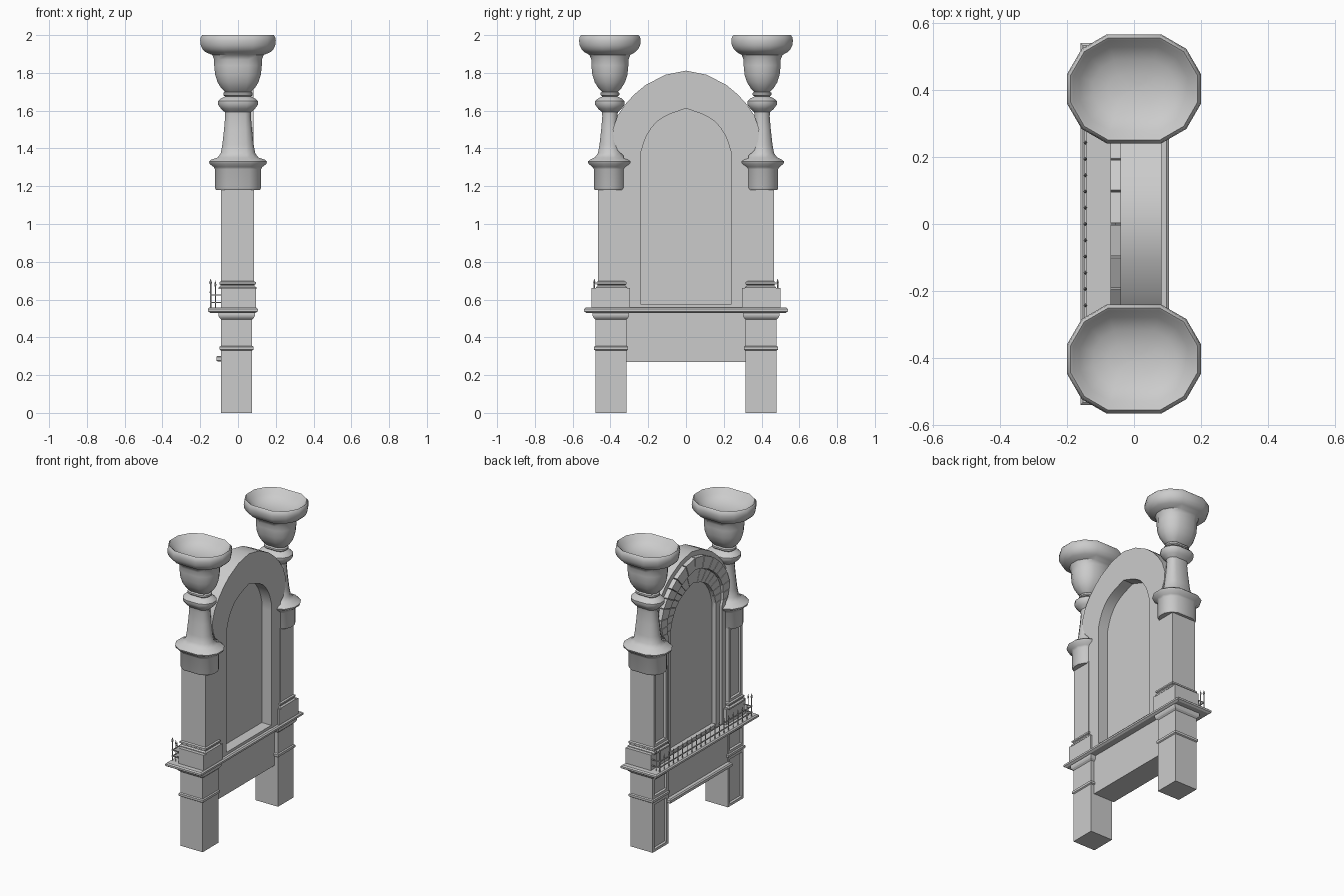
import bpy, bmesh, math
from mathutils import Matrix, Vector

if "Cube" in bpy.data.objects:
    bpy.data.objects.remove(bpy.data.objects["Cube"])


def finish(name, bm, smooth=None):
    bmesh.ops.recalc_face_normals(bm, faces=bm.faces)
    me = bpy.data.meshes.new(name)
    bm.to_mesh(me)
    bm.free()
    if smooth:
        me.shade_smooth()
        me.set_sharp_from_angle(angle=math.radians(smooth))
    ob = bpy.data.objects.new(name, me)
    bpy.context.collection.objects.link(ob)
    return ob


def loft(bm, rings, cap=True):
    """Bridge closed rings of points, capping both ends."""
    vs = [[bm.verts.new(p) for p in r] for r in rings]
    n = len(vs[0])
    for a, b in zip(vs, vs[1:]):
        for i in range(n):
            j = (i + 1) % n
            bm.faces.new((a[i], a[j], b[j], b[i]))
    if cap:
        bm.faces.new(vs[0][::-1])
        bm.faces.new(vs[-1])


def rect_stack(name, x0, x1, y0, y1, profile, panels=False):
    """Rectangular column: profile is (outward offset, z)."""
    bm = bmesh.new()
    loft(bm, [[(x0 - o, y0 - o, z), (x1 + o, y0 - o, z), (x1 + o, y1 + o, z), (x0 - o, y1 + o, z)]
              for o, z in profile])
    bmesh.ops.recalc_face_normals(bm, faces=bm.faces)
    if panels:  # sunk panels on the -x face
        tall = [f for f in bm.faces if f.normal.x < -0.9
                and max(v.co.z for v in f.verts) - min(v.co.z for v in f.verts) > 0.1]
        bmesh.ops.inset_individual(bm, faces=tall, thickness=0.024)
        bmesh.ops.inset_individual(bm, faces=tall, thickness=0.006, depth=-0.012)
    return finish(name, bm)


def box(name, x0, x1, y0, y1, z0, z1):
    return rect_stack(name, x0, x1, y0, y1, [(0, z0), (0, z1)])


# ---- pillars -------------------------------------------------------------
TURNED = [(.080, 1.18), (.085, 1.19), (.085, 1.29), (.092, 1.302), (.113, 1.318), (.117, 1.33),
          (.106, 1.34), (.080, 1.352), (.063, 1.375), (.055, 1.42), (.046, 1.50), (.040, 1.57),
          (.042, 1.592), (.062, 1.61), (.078, 1.632), (.078, 1.65), (.062, 1.665), (.040, 1.675),
          (.050, 1.683), (.050, 1.694), (.042, 1.70), (.060, 1.718), (.080, 1.75), (.093, 1.79),
          (.098, 1.84), (.098, 1.87), (.108, 1.895), (.135, 1.91), (.150, 1.925), (.160, 1.945),
          (.163, 1.97), (.160, 1.99), (.152, 2.0), (.145, 1.994), (.125, 1.965), (.085, 1.94),
          (.04, 1.928), (.008, 1.925)]


def turned(name, yc):
    """Twelve-sided turned capital, stretched sideways along x."""
    bm = bmesh.new()
    rings = []
    for r, z in TURNED:
        R = r / math.cos(math.radians(15))
        s = 0.028 if 1.35 < z < 1.9 else 0.037
        if r < 0.03:
            s = 0.01
        ring = []
        for i in range(12):
            a = math.radians(15 + 30 * i)
            ring.append((R * math.cos(a) + math.copysign(s, math.cos(a)), yc + R * math.sin(a), z))
        rings.append(ring)
    loft(bm, rings)
    finish(name, bm, 42)


def span(s, a, b):
    return (a, b) if s > 0 else (-b, -a)


for s, side in ((1, "back"), (-1, "front")):
    rect_stack(side + "_pillar_base", -.09, .075, *span(s, .315, .48),
               [(0, 0), (0, .33), (.007, .335), (.007, .35), (0, .355), (0, .495),
                (.010, .505), (.014, .515), (.014, .535)], True)
    rect_stack(side + "_pillar_plinth", -.09, .095, *span(s, .297, .5), [(0, .55), (0, .66)])
    rect_stack(side + "_pillar_shaft", -.09, .085, *span(s, .325, .465),
               [(.012, .655), (.012, .665), (.003, .672), (.003, .678), (.009, .682), (.009, .692),
                (0, .697), (0, 1.19)], True)
    turned(side + "_turned_capital", s * .403)

# ---- ledge and lower wall ------------------------------------------------
rect_stack("ledge", -.16, .105, -.54, .54, [(-.012, .53), (0, .538), (0, .55), (-.008, .557)])
box("apron_wall", -.085, .05, -.32, .32, .27, .54)
rect_stack("apron_rail", -.108, -.08, -.32, .32,
           [(0, .272), (.007, .278), (.007, .295), (0, .302)])

# ---- arch ----------------------------------------------------------------
OUT = [(.33, .555), (.33, 1.36), (.362, 1.39), (.382, 1.44), (.388, 1.5), (.362, 1.575),
       (.322, 1.633), (.275, 1.685), (.215, 1.735), (.11, 1.79), (0, 1.812)]
INN = [(.237, .555), (.237, 1.34), (.237, 1.385), (.222, 1.435), (.205, 1.475), (.18, 1.513),
       (.15, 1.545), (.115, 1.567), (.08, 1.584), (.04, 1.598), (0, 1.612)]


def full(half):
    return half + [(-y, z) for y, z in half[-2::-1]]


def between(t):
    return [(a + (c - a) * t, b + (d - b) * t) for (a, b), (c, d) in zip(INN, OUT)]


def arch_band(name, outer, inner, x0, x1, blocks=False):
    """Band between two outlines; blocks splits the curve into separate stones."""
    o, i = full(outer), full(inner)
    bm = bmesh.new()
    if not blocks:
        loft_rings = [[(x0, *p), (x1, *p), (x1, *q), (x0, *q)] for p, q in zip(o, i)]
        loft(bm, loft_rings)
    else:
        for k in range(len(o) - 1):
            g = 0.03 if 1 < k < len(o) - 3 else 0.0
            def mix(pts, t):
                return [pts[k][n] + (pts[k + 1][n] - pts[k][n]) * t for n in (0, 1)]
            loft(bm, [[(x0, *mix(o, t)), (x1, *mix(o, t)), (x1, *mix(i, t)), (x0, *mix(i, t))]
                      for t in (g, 1 - g)])
    return finish(name, bm, None if blocks else 35)


arch_band("arch_wall", OUT, INN, -.04, .082)
arch_band("outer_arch_stones", between(.84), between(.45), -.07, -.038, True)
arch_band("inner_arch_stones", between(.43), INN, -.055, -.038, True)
box("arch_sill", -.055, .08, -.24, .24, .55, .575)

# recessed panel closing the arch
bm = bmesh.new()
edge = full([(y + .005 if y else 0, z + .003) for y, z in INN])
loft(bm, [[(x, *p) for p in edge] for x in (-.025, .01)])
finish("recessed_panel", bm)

# ---- railing on the ledge ------------------------------------------------
bm = bmesh.new()


def picket(x, y, top, r):
    def ring(rad, z):
        return [(x + rad * math.cos(a * math.pi / 3), y + rad * math.sin(a * math.pi / 3), z)
                for a in range(6)]
    loft(bm, [ring(r, .55), ring(r, top - .03), ring(r * 1.9, top - .022), ring(r * .2, top)])


def rail(a, b, z, w=.003):
    (x0, y0), (x1, y1) = a, b
    bmesh.ops.create_cube(bm, size=1, matrix=Matrix.Translation(((x0 + x1) / 2, (y0 + y1) / 2, z))
                          @ Matrix.Diagonal((abs(x1 - x0) + 2 * w, abs(y1 - y0) + 2 * w, 2 * w, 1)))


N = 20
for k in range(N + 1):
    y = -.485 + .97 * k / N
    end = k in (0, N)
    picket(-.145, y, .71 if end else .66, .004 if end else .003)
for s in (1, -1):
    picket(-.12, s * .485, .70, .003)
    for z in (.585, .625):
        rail((-.145, s * .485), (-.09, s * .485), z)
for z in (.585, .625):
    rail((-.145, -.485), (-.145, .485), z)
finish("ledge_railing", bm)
